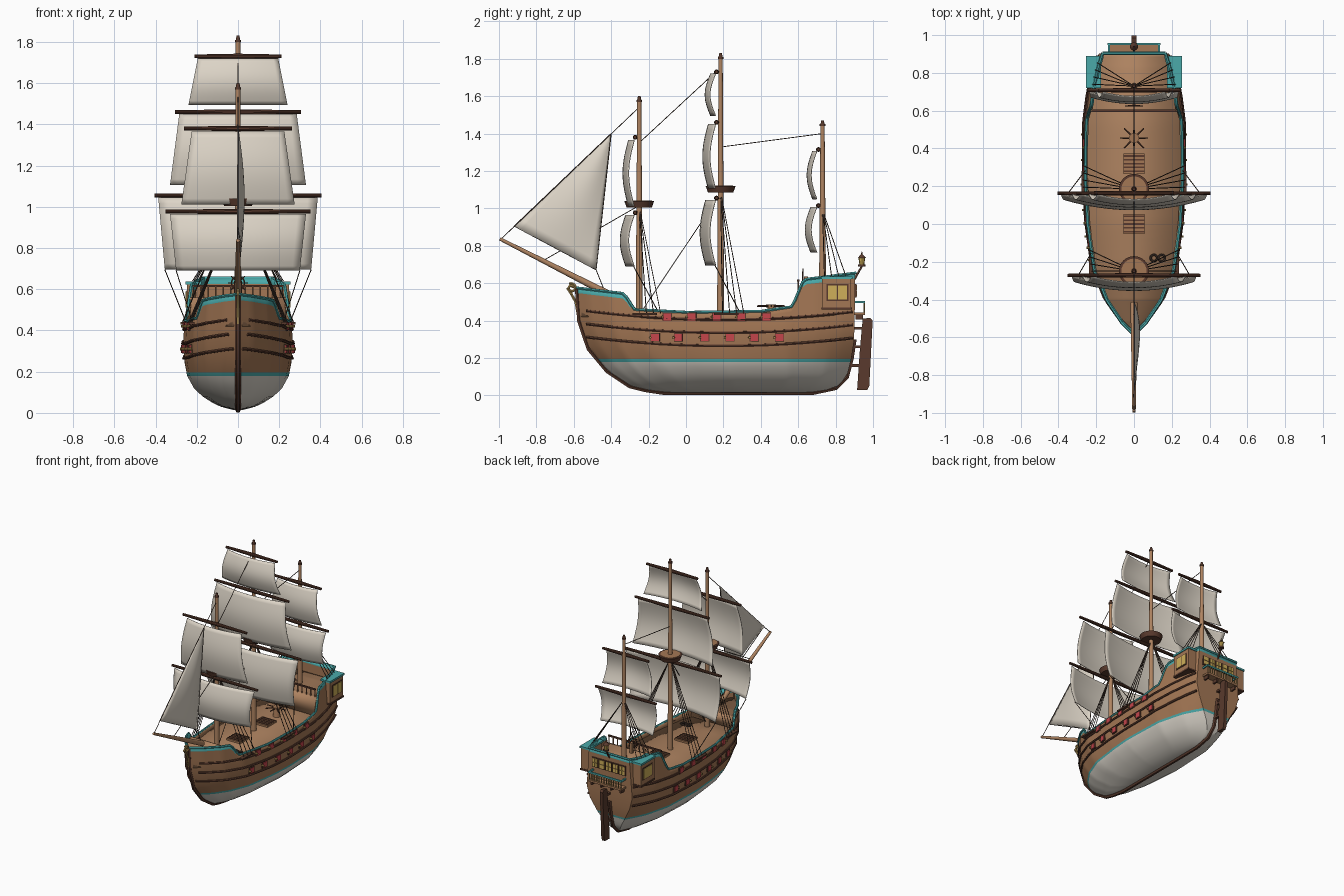
import bpy, bmesh, math
from mathutils import Vector, Matrix

if "Cube" in bpy.data.objects:
    bpy.data.objects.remove(bpy.data.objects["Cube"])

def material(name, r, g, b):
    m = bpy.data.materials.new(name)
    m.diffuse_color = (r, g, b, 1)
    m.use_nodes = True
    m.node_tree.nodes["Principled BSDF"].inputs["Base Color"].default_value = m.diffuse_color
    return m

HULL = material("hull wood", .37, .185, .09)
DECK = material("deck and mast wood", .43, .23, .12)
DARK = material("dark wood", .1, .042, .026)
SAIL = material("sail cloth", .72, .66, .57)
BOTTOM = material("white bottom paint", .68, .64, .57)
TEAL = material("teal paint", .07, .40, .40)
RED = material("red paint", .55, .06, .07)
GLASS = material("yellow window", .62, .43, .10)
ROPE = material("dark rope", .06, .038, .028)
GOLD = material("old gold", .40, .26, .08)

# ---------- helpers ----------
def finish(name, bm, *mats):
    me = bpy.data.meshes.new(name)
    bmesh.ops.recalc_face_normals(bm, faces=bm.faces)
    bm.to_mesh(me)
    bm.free()
    for m in mats:
        me.materials.append(m)
    ob = bpy.data.objects.new(name, me)
    bpy.context.collection.objects.link(ob)
    return ob

def interp(table, x):
    if x <= table[0][0]:
        return table[0][1]
    for (a, va), (b, vb) in zip(table, table[1:]):
        if x <= b:
            return va + (vb - va) * (x - a) / (b - a)
    return table[-1][1]

def boxes(name, items, mat):
    bm = bmesh.new()
    for c, size, *rz in items:
        m = Matrix.Translation(c) @ Matrix.Rotation(rz[0] if rz else 0, 4, 'Z') @ Matrix.Diagonal((*size, 1))
        bmesh.ops.create_cube(bm, size=1, matrix=m)
    return finish(name, bm, mat)

def rods(name, items, mat, seg=12):
    """Tapered cylinders: (start, end, start radius, end radius)."""
    bm = bmesh.new()
    for p, q, r0, r1 in items:
        p, q = Vector(p), Vector(q)
        d = q - p
        m = Matrix.Translation((p + q) / 2) @ d.to_track_quat('Z', 'Y').to_matrix().to_4x4()
        bmesh.ops.create_cone(bm, cap_ends=True, segments=seg, radius1=r0, radius2=r1, depth=d.length, matrix=m)
    return finish(name, bm, mat)

def tubes(name, paths, r, mat, cyclic=False):
    cu = bpy.data.curves.new(name, 'CURVE')
    cu.dimensions, cu.bevel_depth, cu.bevel_resolution, cu.use_fill_caps = '3D', r, 1, True
    for path in paths:
        sp = cu.splines.new('POLY')
        sp.points.add(len(path) - 1)
        for pt, co in zip(sp.points, path):
            pt.co = (*co, 1)
        sp.use_cyclic_u = cyclic
    cu.materials.append(mat)
    ob = bpy.data.objects.new(name, cu)
    bpy.context.collection.objects.link(ob)
    bpy.ops.object.select_all(action='DESELECT')
    ob.select_set(True)
    bpy.context.view_layer.objects.active = ob
    bpy.ops.object.convert(target='MESH')

def grid(name, f, nu, nv, mat, thick=0):
    bm = bmesh.new()
    v = [[bm.verts.new(f(i / nu, j / nv)) for j in range(nv + 1)] for i in range(nu + 1)]
    for i in range(nu):
        for j in range(nv):
            bm.faces.new((v[i][j], v[i + 1][j], v[i + 1][j + 1], v[i][j + 1]))
    bmesh.ops.remove_doubles(bm, verts=bm.verts, dist=1e-5)
    ob = finish(name, bm, mat)
    if thick:
        ob.modifiers.new("thickness", 'SOLIDIFY').thickness = thick
    return ob

def both(path):
    return [path, [(-x, y, z) for x, y, z in path]]

def circle(c, r, n, axis):
    pts = []
    for i in range(n):
        a, b = r * math.cos(2 * math.pi * i / n), r * math.sin(2 * math.pi * i / n)
        pts.append((c[0] + a, c[1] + (b if axis == 'Z' else 0), c[2] + (b if axis == 'Y' else 0)))
    return pts

# ---------- hull shape ----------
BOW = [(.015, -.12), (.03, -.22), (.05, -.30), (.13, -.42), (.25, -.52), (.4, -.57), (.57, -.582)]
STERN = [(.015, .68), (.04, .8), (.1, .86), (.2, .885), (.3, .9), (.65, .905)]
PLAN = [(0, .008), (.04, .07), (.12, .155), (.22, .215), (.39, .25), (.55, .262), (.75, .26), (.86, .24), (.95, .21), (1, .185)]
LOW = [(0, .008), (.05, .09), (.12, .155), (.25, .22), (.5, .262), (.75, .235), (.9, .15), (1, .03)]
SECTION = [(.015, .1), (.03, .32), (.05, .48), (.08, .66), (.12, .82), (.18, .95), (.25, 1), (.35, 1.02), (.45, .98), (.65, .9)]
SHEER = [(-.58, .575), (-.33, .545), (-.28, .46), (0, .445), (.4, .45), (.57, .475), (.63, .62), (.91, .655)]

def hull_point(s, z):
    y0, y1 = interp(BOW, z), interp(STERN, z)
    k = min(1, z / .33)
    w = interp(LOW, s) * (1 - k) + interp(PLAN, s) * k
    return w * interp(SECTION, z), y0 + (y1 - y0) * s, z

def hull_at(y, z):
    y0, y1 = interp(BOW, z), interp(STERN, z)
    return hull_point(min(1, max(0, (y - y0) / (y1 - y0))), z)

def sheer(s):
    return interp(SHEER, -.58 + 1.485 * s)

def rows(s):
    top = sheer(s) - .028
    return [.015, .03, .05, .08, .12, .155, .18, .195] + [.195 + (top - .195) * t / 5 for t in range(1, 6)] + [top + .028]

bm = bmesh.new()
N = 74
sides = []
for sx in (1, -1):
    sides.append([[bm.verts.new((sx * p[0], p[1], p[2])) for p in (hull_point(i / N, z) for z in rows(i / N))] for i in range(N + 1)])
R, L = sides
M = len(R[0])
def paint(face, k, y):
    face.material_index = 1 if k < 6 else 2 if k == 6 or (k == M - 2 and (y < -.3 or y > .62)) else 0
for i in range(N):
    for S in sides:
        for k in range(M - 1):
            paint(bm.faces.new((S[i][k], S[i + 1][k], S[i + 1][k + 1], S[i][k + 1])), k, S[i][k].co.y)
    bm.faces.new((R[i][0], R[i + 1][0], L[i + 1][0], L[i][0])).material_index = 1
for e in (0, N):
    for k in range(M - 1):
        paint(bm.faces.new((R[e][k], L[e][k], L[e][k + 1], R[e][k + 1])), k, R[e][k].co.y)
hull = finish("hull", bm, HULL, BOTTOM, TEAL)
sol = hull.modifiers.new("planking", 'SOLIDIFY')
sol.thickness, sol.offset = .012, -1

# Cap rail, wales, keel
rail = [hull_point(i / N, sheer(i / N)) for i in range(N + 1)]
tubes("cap_rail", both(rail) + [[rail[-1], (-rail[-1][0], *rail[-1][1:])]], .008, TEAL)
wales = []
for z0 in (.265, .335, .405):
    path = []
    for i in range(41):
        y = -.53 + 1.42 * i / 40
        x, y, z = hull_at(y, z0 + .045 * ((y - .2) / .72) ** 2)
        path.append((x + .002, y, z))
    wales += both(path)
tubes("wales", wales, .008, DARK)
tubes("keel_and_stem", [[(0, y, max(z, .014)) for z, y in reversed(BOW)] + [(0, y, max(z, .014)) for z, y in STERN[:5]]], .014, DARK)

# Decks, each a slab down to the main deck
def deck(name, ya, yb, z, depth):
    def f(u, v):
        x, y, _ = hull_at(ya + (yb - ya) * u, z)
        return (max(x - .004, .002) * (2 * v - 1), y, z)
    ob = grid(name, f, 30, 1, DECK)
    m = ob.modifiers.new("slab", 'SOLIDIFY')
    m.thickness, m.offset = depth, -1
deck("main_deck", -.5, .88, .415, .01)
deck("forecastle_deck", -.56, -.31, .51, .09)
deck("quarterdeck", .595, .895, .56, .14)

# Gun ports with short barrels
ports, frames, guns = [], [], []
for z, ys in ((.42, [-.10, .03, .165, .295, .43]), (.31, [-.165, -.04, .1, .235, .365, .5])):
    for y in ys:
        x = hull_at(y, z)[0]
        a = math.atan2(hull_at(y - .02, z)[0] - hull_at(y + .02, z)[0], .04)
        for s in (1, -1):
            frames.append(((s * (x + .002), y, z), (.008, .05, .046), s * a))
            ports.append(((s * (x + .006), y, z), (.009, .041, .038), s * a))
            guns.append(((s * x, y - .026, z), (s * (x + .018), y - .026, z), .007, .006))
boxes("gun_port_frames", frames, DARK)
boxes("gun_ports", ports, RED)
rods("gun_barrels", guns, GOLD, 8)

# Rudder
bm = bmesh.new()
prof = [(.915, .03), (.97, .03), (.98, .05), (.998, .40), (.985, .415), (.945, .41), (.93, .25)]
face = bm.faces.new([bm.verts.new((-.012, y, z)) for y, z in prof])
ext = bmesh.ops.extrude_face_region(bm, geom=[face])
bmesh.ops.translate(bm, vec=(.024, 0, 0), verts=[g for g in ext["geom"] if isinstance(g, bmesh.types.BMVert)])
finish("rudder", bm, DARK)
boxes("rudder_hinges", [((0, .915, z), (.02, .07, .014)) for z in (.16, .26, .36)], DARK)

# Stern gallery, side galleries and windows
boxes("stern_gallery_floor", [((0, .928, .437), (.27, .056, .014))], HULL)
boxes("stern_gallery_brackets", [((x, .925, .42), (.012, .04, .03)) for x in (-.12, -.04, .04, .12)], DARK)
boxes("stern_gallery_rail", [((0, .952, .5), (.28, .01, .012))] + [((s * .133, .93, .5), (.01, .055, .012)) for s in (1, -1)], TEAL)
rods("stern_balusters", [((x, .952, .44), (x, .952, .5), .004, .004) for x in [-.13 + .02 * i for i in range(14)]], GOLD, 6)
boxes("stern_window_frames", [((x * .056, .905, .56), (.05, .012, .072)) for x in range(-2, 3)], DARK)
boxes("stern_windows", [((x * .056 + d, .91, .56 + e), (.019, .009, .028)) for x in range(-2, 3) for d in (-.011, .011) for e in (-.016, .016)], GLASS)
boxes("side_galleries", [((s * .215, .805, .545), (.066, .155, .16)) for s in (1, -1)], HULL)
boxes("side_gallery_trim", [((s * .215, .805, z), (.078, .168, .014)) for s in (1, -1) for z in (.63,)], TEAL)
boxes("side_gallery_bases", [((s * .215, .805, .465), (.074, .163, .012)) for s in (1, -1)], DARK)
boxes("side_window_frames", [((s * .248, .81, .55), (.006, .115, .09)) for s in (1, -1)], DARK)
boxes("side_windows", [((s * .25, y, .55), (.008, .047, .076)) for s in (1, -1) for y in (.784, .836)], GLASS)

# Stern lantern and bow scroll
rods("lantern_post", [((0, .9, .62), (0, .94, .69), .006, .005), ((0, .94, .69), (0, .94, .7), .02, .02),
                      ((0, .94, .735), (0, .94, .755), .022, .004), ((0, .94, .755), (0, .94, .77), .004, .002)], DARK)
rods("lantern_glass", [((0, .94, .7), (0, .94, .735), .013, .018)], GLASS, 8)
tubes("bow_scroll", [[(0, -.612 + (.008 + .004 * t / 2) * math.cos(t), .575 + (.008 + .002 * t) * math.sin(t)) for t in [i * .4 for i in range(22)]],
                     [(0, -.635, .575), (0, -.615, .545), (0, -.59, .5), (0, -.575, .42)]], .008, GOLD)

# Masts, bowsprit, tops
masts = {"fore": (-.25, 1.58, 1.02, .42), "main": (.185, 1.81, 1.10, .4), "mizzen": (.73, 1.45, 1.0, .55)}
for n, (y, top, cap, base) in masts.items():
    rods(n + "_mast", [((0, y, base), (0, y, top), .019, .011)], DECK, 16)
    rods(n + "_mast_cap", [((0, y, top - .01), (0, y, top), .015, .015), ((0, y, top), (0, y, top + .02), .011, .007)], DARK)
    if n != "mizzen":
        rods(n + "_top", [((0, y, cap - .015), (0, y, cap + .02), .068, .08)], DARK, 24)
        rods(n + "_top_floor", [((0, y, cap + .015), (0, y, cap + .023), .067, .067)], HULL, 24)
rods("bowsprit", [((0, -.42, .545), (0, -.995, .837), .019, .009)], DECK, 16)

# Yards and square sails: yard z, yard half, sail top z, bottom z, top half, bottom half
rig = {"main": [(1.73, .21, 1.72, 1.495, .195, .24), (1.46, .305, 1.45, 1.105, .285, .33), (1.055, .405, 1.045, .695, .387, .355)],
       "fore": [(1.38, .262, 1.365, 1.01, .225, .275), (.977, .352, .965, .69, .33, .30)],
       "mizzen": [(1.315, .19, 1.305, 1.05, .165, .2), (1.015, .25, 1.005, .765, .235, .215)]}
for n, yards in rig.items():
    y = masts[n][0] - .022
    rods(n + "_yards", [((0, y, z), (s * h, y, z), .013, .009) for z, h, *_ in yards for s in (1, -1)], DARK, 10)
    for k, (_, _, zt, zb, wt, wb) in enumerate(yards):
        b = .14 * wt
        def f(u, v, zt=zt, zb=zb, wt=wt, wb=wb, b=b, y=y):
            x = 2 * u - 1
            return (x * (wt + (wb - wt) * v), y - .006 - b * (1 - x * x) - .03 * math.sin(math.pi * v), zt + (zb - zt) * v)
        grid(f"{n}_sail_{k + 1}", f, 16, 12, SAIL, .004)

# Jib
A, B, C = Vector((0, -.40, 1.40)), Vector((0, -.92, .905)), Vector((0, -.48, .67))
def jib(u, v):
    p = A.lerp(B.lerp(C, u), v)
    p.x = .032 * math.sin(math.pi * u) * math.sin(math.pi * min(1, v * .85))
    return p
grid("jib_sail", jib, 12, 14, SAIL, .004)
tubes("jib_edge", [[A, B, C, A]], .003, ROPE)

# Stays, shrouds and sheets
lines = [[(0, -.99, .835), (0, -.262, 1.53)], [(0, .17, 1.74), (0, -.24, 1.36)], [(0, .2, 1.33), (0, .73, 1.4)],
         [(0, .165, 1.05), (0, -.23, .46)], [(0, -.26, 1.01), (0, -.765, .72)], [(0, -.48, .67), (0, -.42, .52)]]
channels = []
for n, (y, top, cap, base) in masts.items():
    zf = .64 if n == "mizzen" else .44
    for i in range(4):
        yy = y + (.0 if n == "fore" else .01) + .038 * i
        x = hull_at(yy, zf)[0] + .012
        lines += both([(0, y, cap - .01), (x, yy, zf)])
    if n != "mizzen":
        channels += [((s * (hull_at(y + .03, .435)[0] + .008), y + .03, .435), (.028, .13, .01)) for s in (1, -1)]
        w, zb = rig[n][-1][5], rig[n][-1][3]
        lines += both([(w, y - .03, zb), (hull_at(y + .1, .45)[0], y + .1, .45)])
tubes("rigging", lines, .0025, ROPE)
boxes("shroud_channels", channels, DARK)

# Deck fittings: hatches, capstan, wheel, rail, rope coils
boxes("hatches", [((0, y, .421), (.112, .108, .014)) for y in (.32, 0)], HULL)
boxes("hatch_gratings", [((0, y + d * .02, .428), (.112, .008, .008)) for y in (.32, 0) for d in range(-2, 3)], DARK)
rods("capstan", [((0, .455, .415), (0, .455, .47), .026, .018), ((0, .455, .47), (0, .455, .485), .026, .026)], HULL)
spoke = lambda c, r0, r1, a, up: [(c[0] + r * math.cos(a), c[1] + (0 if up else r * math.sin(a)), c[2] + (r * math.sin(a) if up else 0)) for r in (r0, r1)]
rods("capstan_bars", [(*spoke((0, .455, .478), .02, .075, i * math.pi / 4, False), .005, .004) for i in range(8)], DARK, 6)
W = (0, .625, .63)
tubes("wheel_rim", [circle(W, .032, 20, 'Y')], .004, DARK, True)
rods("wheel_spokes", [(*spoke(W, 0, .048, i * math.pi / 4, True), .003, .003) for i in range(8)], DARK, 6)
boxes("wheel_stand", [((0, .642, .595), (.02, .02, .08))], HULL)
boxes("quarterdeck_rail", [((0, .6, .615), (.44, .012, .01))], DARK)
rods("quarterdeck_balusters", [((x * .036, .6, .555), (x * .036, .6, .615), .004, .004) for x in range(-6, 7)], HULL, 6)
tubes("rope_coils", [circle((x, -.18, .424), .017, 16, 'Z') for x in (.105, .147)], .006, ROPE, True)

# Smooth shading with sharp edges kept
bpy.ops.object.select_all(action='SELECT')
bpy.context.view_layer.objects.active = hull
bpy.ops.object.shade_smooth_by_angle(angle=math.radians(35))
